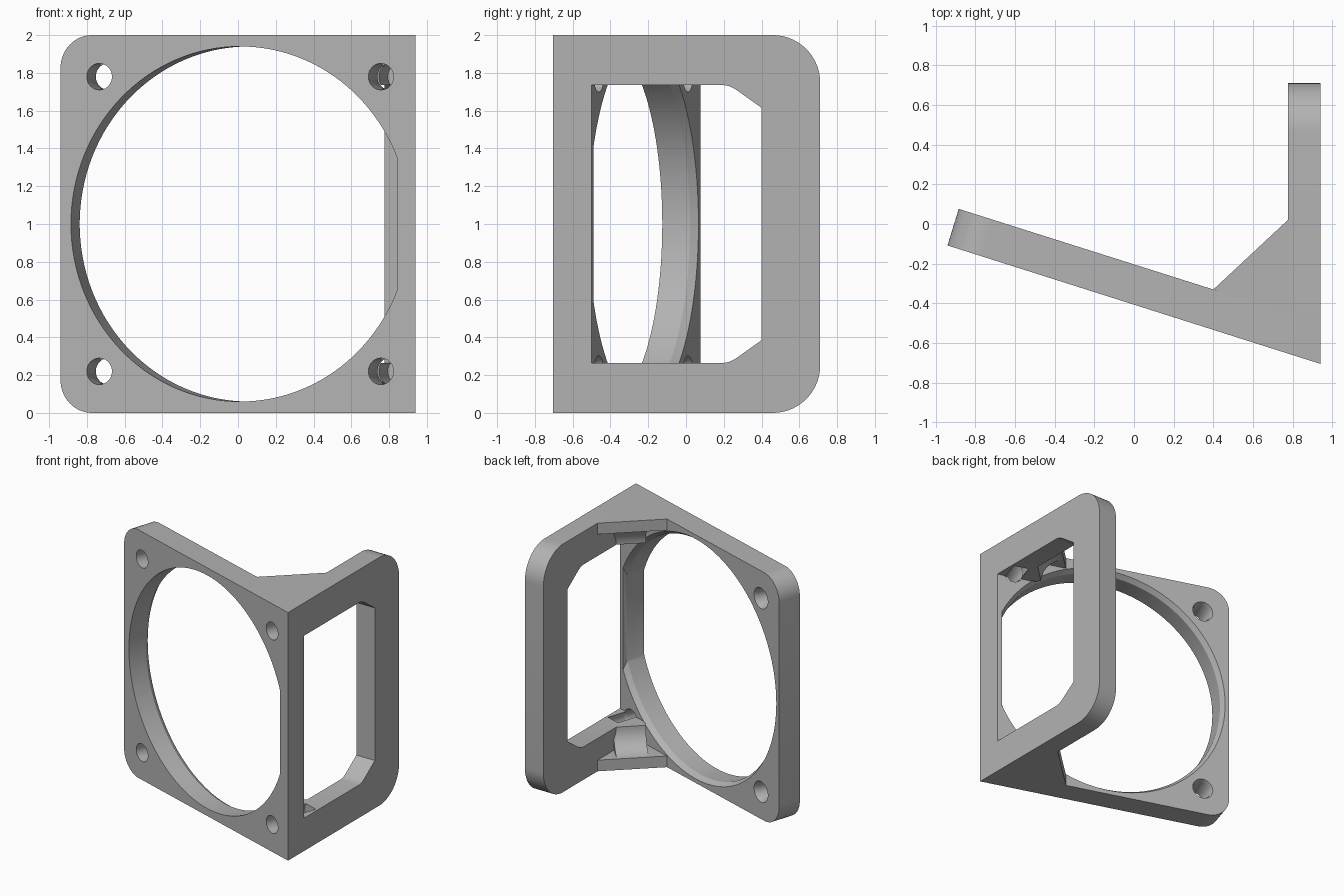
import bpy, bmesh
from math import sin, cos, pi
from mathutils import Vector

cube = bpy.data.objects.get("Cube")
if cube:
    bpy.data.objects.remove(cube)

grey = bpy.data.materials.new("plain grey")
grey.use_nodes = True
grey.diffuse_color = (0.45, 0.45, 0.45, 1)
grey.node_tree.nodes["Principled BSDF"].inputs["Base Color"].default_value = grey.diffuse_color

# Axes of the slanted panel: U along it, N through its thickness
U = Vector((0.953, -0.302, 0)).normalized()
N = Vector((-U.y, U.x, 0))
CENTRE = Vector((0.011, -0.411, 1))
UP = Vector((0, 0, 1))
THICK = 0.193


def make(name, bm):
    bmesh.ops.recalc_face_normals(bm, faces=bm.faces)
    mesh = bpy.data.meshes.new(name)
    bm.to_mesh(mesh)
    bm.free()
    mesh.materials.append(grey)
    obj = bpy.data.objects.new(name, mesh)
    bpy.context.collection.objects.link(obj)
    return obj


def prism(points, along):
    """Extrude a closed polygon along a vector."""
    bm = bmesh.new()
    face = bm.faces.new([bm.verts.new(p) for p in points])
    result = bmesh.ops.extrude_face_region(bm, geom=[face], use_keep_orig=True)
    moved = [g for g in result["geom"] if isinstance(g, bmesh.types.BMVert)]
    bmesh.ops.translate(bm, verts=moved, vec=along)
    return bm


def round_edges(bm, test, radius):
    edges = [e for e in bm.edges
             if abs(e.verts[0].co.z - e.verts[1].co.z) < 0.01
             and all(test(v.co) for v in e.verts)]
    bmesh.ops.bevel(bm, geom=edges, offset=radius, segments=14, profile=0.5, affect='EDGES')


def lathe_cutter(name, profile, u, z, sides, clip=None):
    """Turn (radius, depth) pairs about an axis through the slanted panel."""
    bm = bmesh.new()
    rings = []
    for r, d in profile:
        rings.append([bm.verts.new(CENTRE + U * (u + r * cos(2 * pi * i / sides))
                                   + UP * (z + r * sin(2 * pi * i / sides)) + N * d)
                      for i in range(sides)])
    for a, b in zip(rings, rings[1:]):
        for i in range(sides):
            j = (i + 1) % sides
            bm.faces.new((a[i], a[j], b[j], b[i]))
    bm.faces.new(rings[0])
    bm.faces.new(rings[-1])
    if clip:
        cut = bmesh.ops.bisect_plane(bm, geom=bm.verts[:] + bm.edges[:] + bm.faces[:],
                                     plane_co=CENTRE + U * clip, plane_no=U, clear_outer=True)
        rim = [g for g in cut["geom_cut"] if isinstance(g, bmesh.types.BMEdge)]
        bmesh.ops.holes_fill(bm, edges=rim, sides=0)
    obj = make(name, bm)
    obj.hide_render = True
    return obj


def activate(obj):
    bpy.ops.object.select_all(action='DESELECT')
    obj.select_set(True)
    bpy.context.view_layer.objects.active = obj


def cut(obj, cutters):
    activate(obj)
    for c in cutters:
        mod = obj.modifiers.new("cut", 'BOOLEAN')
        mod.operation = 'DIFFERENCE'
        mod.solver = 'EXACT'
        mod.object = c
        bpy.ops.object.modifier_apply(modifier=mod.name)


# Cutters: round opening with a flat side, screw holes, screw channels, window
opening = lathe_cutter("opening_cutter", [(0.94, -0.1), (0.94, 0.155), (0.97, 0.2)],
                       0, 0, 128, 0.875)
holes, channels = [], []
for side in (-1, 1):
    for level in (-1, 1):
        holes.append(lathe_cutter("hole_cutter", [(0.07, -0.1), (0.07, 0.16), (0.085, 0.2)],
                                  0.782 * side, 0.78 * level, 32))
for level in (-1, 1):
    channels.append(lathe_cutter("channel_cutter", [(0.075, 0.1), (0.075, THICK + 0.165)],
                                 0.782, 0.78 * level, 32))

half = [(-0.8, 0.265), (0.2, 0.265), (0.23, 0.27), (0.26, 0.285), (0.4, 0.385)]
outline = half + [(y, 2 - z) for y, z in reversed(half)]
window = make("window_cutter", prism([(0.6, y, z) for y, z in outline], Vector((0.6, 0, 0))))
window.hide_render = True

# Slanted panel with rounded outer corners
bm = prism([(-0.94, -0.108, 0), (0.94, -0.705, 0), (0.94, -0.501, 0), (-0.883, 0.076, 0)], UP * 2)
round_edges(bm, lambda p: p.x < -0.8, 0.175)
panel = make("slanted_panel", bm)
cut(panel, [opening] + holes)

# Side frame with rounded back corners and window
bm = prism([(0.775, -0.449, 0), (0.94, -0.501, 0), (0.94, 0.71, 0), (0.775, 0.71, 0)], UP * 2)
round_edges(bm, lambda p: p.y > 0.7, 0.25)
frame = make("side_frame", bm)
cut(frame, [window] + channels)
parts = [panel, frame]

# Corner gussets and their curved blocks, at the bottom and the top
corner = Vector((0.4, -0.33, 0))
E = Vector((0.375, 0.35, 0)).normalized()
INWARD = Vector((E.y, -E.x, 0))
arc = [(0.175 * sin(a), 0.265 - 0.175 * cos(a)) for a in (i * pi / 24 for i in range(13))]
profile = [(0, 0.04)] + arc + [(0.38, 0.265), (0.38, 0.04)]


def flip(bm, top):
    if top:
        for v in bm.verts:
            v.co.z = 2 - v.co.z
    return bm


for top, word in ((False, "lower"), (True, "upper")):
    bm = prism([corner, (0.775, 0.02, 0), (0.775, -0.449, 0)], UP * 0.09)
    parts.append(make(word + "_gusset", flip(bm, top)))
    bm = prism([corner + E * 0.132 + INWARD * p + UP * z for p, z in profile], E * 0.238)
    block = make(word + "_gusset_block", flip(bm, top))
    cut(block, [opening, channels[top], holes[2 + top]])
    parts.append(block)

for c in [opening, window] + holes + channels:
    bpy.data.objects.remove(c)

for obj in parts:
    activate(obj)
    bpy.ops.object.shade_smooth_by_angle(angle=0.5)
